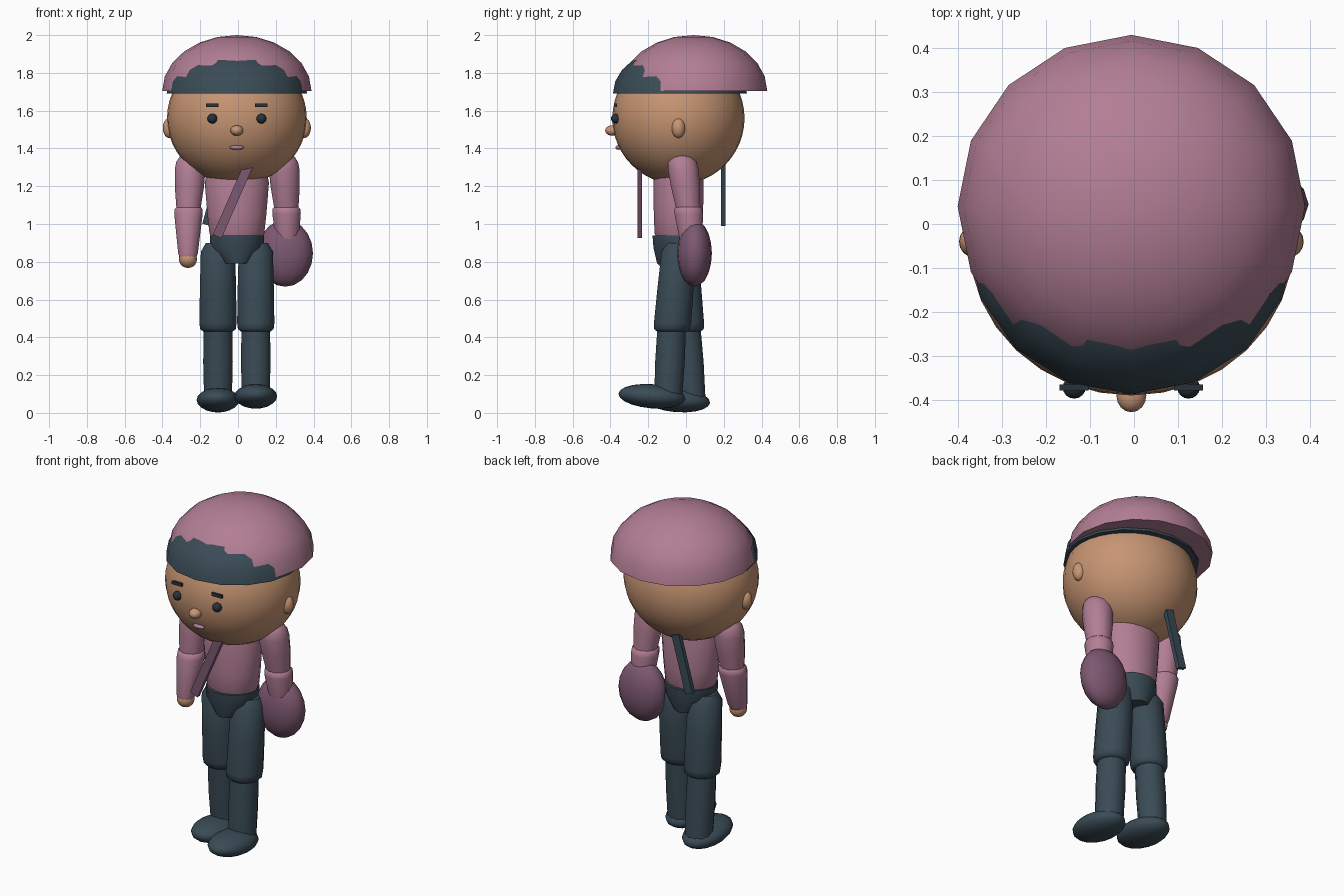
import bpy, bmesh, math
from mathutils import Vector, Matrix

if "Cube" in bpy.data.objects:
    bpy.data.objects.remove(bpy.data.objects["Cube"])

MID = -0.006  # body centre line


def material(name, rgb):
    m = bpy.data.materials.new(name)
    m.use_nodes = True
    m.diffuse_color = (*rgb, 1)
    m.node_tree.nodes["Principled BSDF"].inputs["Base Color"].default_value = (*rgb, 1)
    return m


PINK = material("dusty pink", (0.45, 0.21, 0.30))
SKIN = material("warm skin", (0.57, 0.30, 0.17))
SLATE = material("dark slate", (0.042, 0.070, 0.092))
PLUM = material("plum", (0.205, 0.098, 0.165))
LIPS = material("mauve lips", (0.40, 0.20, 0.30))
BLACK = material("deep slate", (0.020, 0.032, 0.045))


def finish(bm, name, mat, angle=50):
    bmesh.ops.recalc_face_normals(bm, faces=bm.faces)
    mesh = bpy.data.meshes.new(name)
    bm.to_mesh(mesh)
    bm.free()
    mesh.materials.append(mat)
    ob = bpy.data.objects.new(name, mesh)
    bpy.context.collection.objects.link(ob)
    bpy.ops.object.select_all(action="DESELECT")
    bpy.context.view_layer.objects.active = ob
    ob.select_set(True)
    if angle:
        bpy.ops.object.shade_smooth_by_angle(angle=math.radians(angle))
    return ob


def ball(name, centre, radii, mat, tilt=0, seg=16, rings=10):
    bm = bmesh.new()
    bmesh.ops.create_uvsphere(bm, u_segments=seg, v_segments=rings, radius=1)
    bm.transform(Matrix.Translation(centre) @ Matrix.Rotation(tilt, 4, "X")
                 @ Matrix.Diagonal((*radii, 1)))
    return finish(bm, name, mat)


def dome(name, centre, radii, mat):
    """Upper half of a 16-sided sphere, closed underneath."""
    bm = bmesh.new()
    bmesh.ops.create_uvsphere(bm, u_segments=16, v_segments=12, radius=1)
    bmesh.ops.delete(bm, geom=[v for v in bm.verts if v.co.z < -0.01], context="VERTS")
    bmesh.ops.holes_fill(bm, edges=[e for e in bm.edges if e.is_boundary])
    bm.transform(Matrix.Translation(centre) @ Matrix.Diagonal((*radii, 1)))
    return finish(bm, name, mat)


def loft(name, rings, mat, n=12, angle=50):
    """Skin of stacked ellipses, each (x, y, z, rx, ry)."""
    bm = bmesh.new()
    loops = []
    for x, y, z, rx, ry in rings:
        loops.append([bm.verts.new((x + rx * math.cos(a), y + ry * math.sin(a), z))
                      for a in (math.tau * (i + 0.5) / n for i in range(n))])
    for lo, hi in zip(loops, loops[1:]):
        for i in range(n):
            j = (i + 1) % n
            bm.faces.new((lo[i], lo[j], hi[j], hi[i]))
    bm.faces.new(loops[0])
    bm.faces.new(loops[-1])
    return finish(bm, name, mat, angle)


def limb(name, start, end, profile, mat):
    """Loft along a line; profile holds (fraction, radius)."""
    a, b = Vector(start), Vector(end)
    return loft(name, [(*a.lerp(b, t), r, r) for t, r in profile], mat)


def strip(name, bottom, top, width, thick, mat):
    """Flat strap in a plane facing the front."""
    a, b = Vector(bottom), Vector(top)
    bm = bmesh.new()
    bmesh.ops.create_cube(bm, size=1)
    lean = math.atan2(b.x - a.x, b.z - a.z)
    bm.transform(Matrix.Translation((a + b) / 2) @ Matrix.Rotation(lean, 4, "Y")
                 @ Matrix.Diagonal((width, thick, (b - a).length, 1)))
    return finish(bm, name, mat, 0)


# Head and headwear
ball("head", (MID, -0.04, 1.56), (0.37, 0.35, 0.35), SKIN, seg=32, rings=24)
dome("hair", (MID, -0.032, 1.69), (0.372, 0.355, 0.25), SLATE)
dome("cap", (MID, 0.04, 1.705), (0.395, 0.39, 0.295), PINK)

# Face
ball("nose", (MID, -0.39, 1.495), (0.034, 0.038, 0.028), SKIN)
ball("mouth", (MID, -0.358, 1.405), (0.038, 0.016, 0.012), LIPS)
for side, word in ((-1, "right"), (1, "left")):
    x = MID + side * 0.13
    ball(word + "_eye", (x, -0.372, 1.558), (0.026, 0.025, 0.026), BLACK)
    strip(word + "_brow", (x, -0.372, 1.62), (x, -0.372, 1.638), 0.066, 0.014, BLACK)
    ball(word + "_ear", (MID + side * 0.358, -0.04, 1.508), (0.034, 0.036, 0.053), SKIN)

# Torso and trouser waist
loft("torso", [(MID, -0.04, 0.92, 0.13, 0.115), (MID, -0.04, 0.95, 0.147, 0.128),
               (MID, -0.04, 1.05, 0.158, 0.132), (MID, -0.04, 1.22, 0.172, 0.135),
               (MID, -0.04, 1.32, 0.15, 0.12)], PINK, n=20)
loft("waist", [(MID, -0.04, 0.79, 0.075, 0.115), (MID, -0.04, 0.875, 0.145, 0.135),
               (MID, -0.04, 0.94, 0.146, 0.14)], SLATE, n=16, angle=30)

# Arms: shoulder, elbow and wrist points
arms = {"right": ((-0.25, -0.03, 1.375), (-0.262, -0.06, 1.08), (-0.265, -0.11, 0.82)),
        "left": ((0.24, -0.025, 1.375), (0.256, 0.012, 1.08), (0.265, 0.035, 0.82))}
for word, (shoulder, elbow, wrist) in arms.items():
    limb(word + "_upper_arm", shoulder, elbow,
         ((0, 0.03), (0.06, 0.06), (0.16, 0.078), (0.3, 0.084), (0.6, 0.08), (1, 0.066)), PINK)
    limb(word + "_forearm", elbow, wrist,
         ((-0.06, 0.06), (0, 0.076), (0.1, 0.078), (0.9, 0.054), (1, 0.045)), PINK)
    ball(word + "_hand", (wrist[0], wrist[1], 0.815), (0.048, 0.048, 0.048), SKIN)

# Legs: hip, knee and ankle y positions, foot centre
legs = {"right": (-1, -0.03, 0.0, 0.03, (-0.05, 0.068)),
        "left": (1, -0.035, -0.075, -0.095, (-0.18, 0.088))}
for word, (side, hip, knee, ankle, foot) in legs.items():
    x = MID + side * 0.1
    limb(word + "_thigh", (x, hip, 0.9), (x, knee, 0.43),
         ((0, 0.066), (0.1, 0.094), (0.5, 0.099), (0.9, 0.102), (0.97, 0.098), (1, 0.08)), SLATE)
    limb(word + "_shin", (x, knee, 0.47), (x, ankle, 0.07),
         ((0, 0.078), (0.5, 0.081), (1, 0.076)), SLATE)
    ball(word + "_foot", (x, foot[0], foot[1]), (0.113, 0.178, 0.064), SLATE, tilt=-0.08)

# Shoulder bag and its straps
ball("bag", (0.25, 0.045, 0.845), (0.147, 0.092, 0.177), PLUM)
strip("front_strap", (-0.11, -0.245, 0.935), (0.055, -0.245, 1.31), 0.05, 0.025, PLUM)
strip("back_strap", (-0.165, 0.197, 0.995), (-0.075, 0.197, 1.32), 0.05, 0.025, SLATE)
